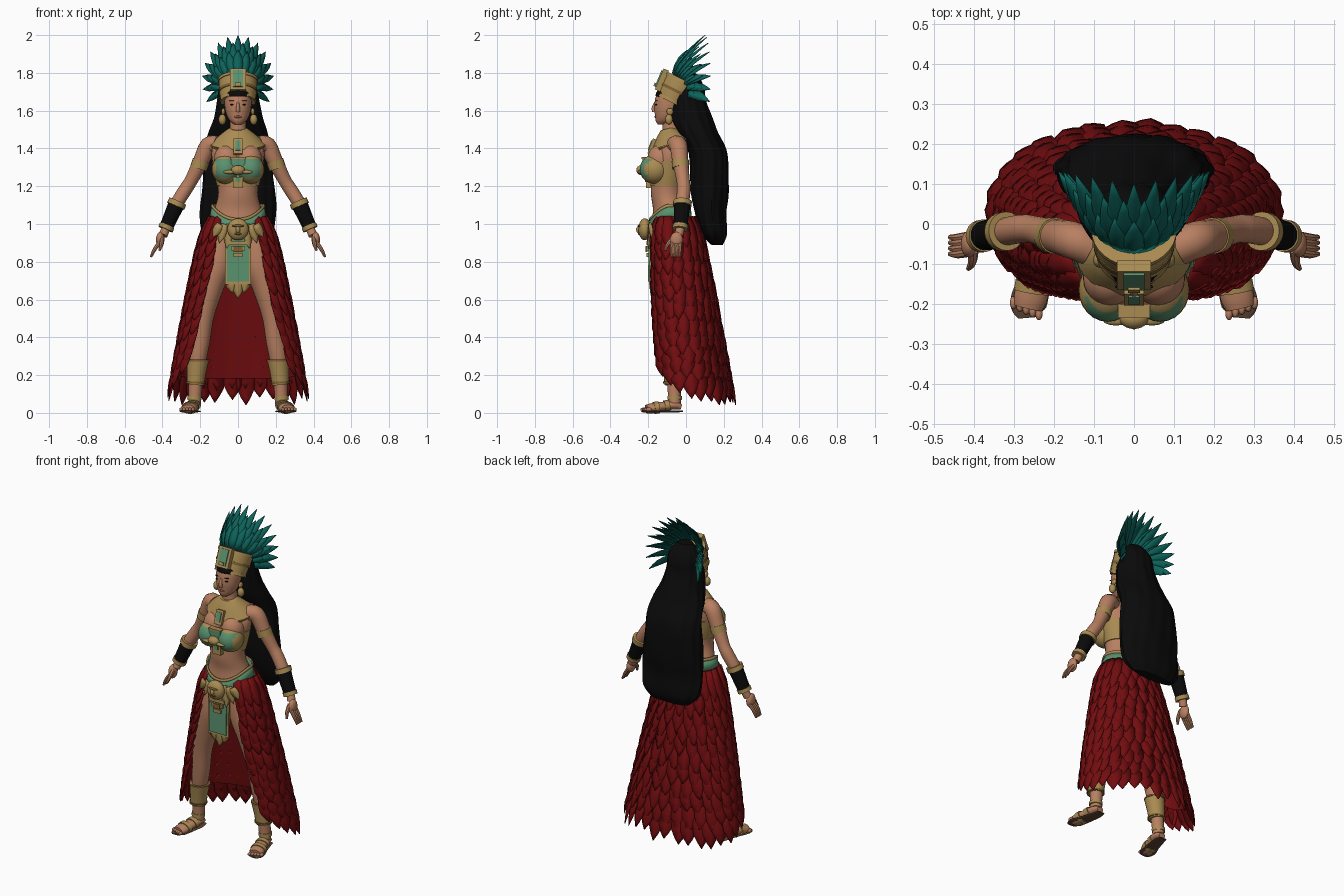
import bpy, bmesh, random
from math import sin, cos, pi, radians, copysign
from mathutils import Vector, Matrix

random.seed(4)
if "Cube" in bpy.data.objects:
    bpy.data.objects.remove(bpy.data.objects["Cube"])
PARTS = []


def colour(name, r, g, b):
    m = bpy.data.materials.new(name)
    m.use_nodes = True
    m.diffuse_color = (r, g, b, 1)
    bsdf = m.node_tree.nodes["Principled BSDF"]
    bsdf.inputs["Base Color"].default_value = (r, g, b, 1)
    bsdf.inputs["Roughness"].default_value = .8
    return m


SKIN = colour("skin", .48, .215, .12)
GOLD = colour("gold", .4, .26, .085)
BRONZE = colour("dark gold", .2, .115, .03)
JADE = colour("jade", .1, .28, .155)
PLUME = colour("teal plume", .004, .125, .105)
RED = colour("red feather", .17, .004, .005)
BLACK = colour("black", .003, .003, .003)
SOLE = colour("sole brown", .1, .055, .03)
LIP = colour("lip", .25, .07, .05)


def finish(name, mat, bm, mirror=False, thick=0):
    bmesh.ops.recalc_face_normals(bm, faces=bm.faces)
    me = bpy.data.meshes.new(name)
    bm.to_mesh(me)
    bm.free()
    me.materials.append(mat)
    ob = bpy.data.objects.new(name, me)
    bpy.context.collection.objects.link(ob)
    if thick:
        ob.modifiers.new("thickness", "SOLIDIFY").thickness = thick
    if mirror:
        ob.modifiers.new("mirror", "MIRROR")
    PARTS.append(ob)
    return ob


def paint(ob, mat, rule):
    ob.data.materials.append(mat)
    for p in ob.data.polygons:
        if rule(p.center):
            p.material_index = len(ob.data.materials) - 1


def spline(rows, k=4):
    # Catmull-Rom through the control rows
    out = []
    for i in range(len(rows) - 1):
        p = [rows[max(i - 1, 0)], rows[i], rows[i + 1], rows[min(i + 2, len(rows) - 1)]]
        for j in range(k):
            t = j / k
            out.append([.5 * (2 * b + (c - a) * t + (2 * a - 5 * b + 4 * c - d) * t * t
                        + (3 * b - a - 3 * c + d) * t ** 3) for a, b, c, d in zip(*p)])
    return out + [list(rows[-1])]


def skin(name, mat, rings, closed=True, caps=True, **kw):
    bm = bmesh.new()
    vs = [[bm.verts.new(p) for p in ring] for ring in rings]
    n = len(vs[0])
    for a, b in zip(vs, vs[1:]):
        for i in range(n if closed else n - 1):
            j = (i + 1) % n
            bm.faces.new((a[i], a[j], b[j], b[i]))
    if caps:
        bm.faces.new(vs[0])
        bm.faces.new(vs[-1])
    return finish(name, mat, bm, **kw)


def loft(name, mat, rows, n=32, wave=0, **kw):
    # horizontal ellipses given as (centre y, z, x radius, y radius)
    rings = []
    for cy, z, rx, ry in spline(rows):
        ring = []
        for i in range(n):
            a = 2 * pi * i / n
            w = 1 + wave * sin(13 * a + 7 * z) + wave * sin(5 * a - 16 * z)
            ring.append((rx * w * sin(a), cy + ry * w * cos(a), z))
        rings.append(ring)
    return skin(name, mat, rings, **kw)


def tube(name, mat, rows, hint=(0, 1, 0), n=20, flat=1, **kw):
    # path points given as (x, y, z, radius)
    pts = spline(rows)
    rings = []
    for i, (x, y, z, r) in enumerate(pts):
        t = Vector(pts[min(i + 1, len(pts) - 1)][:3]) - Vector(pts[max(i - 1, 0)][:3])
        u = Vector(hint).cross(t).normalized()
        v = t.cross(u).normalized() * flat
        rings.append([Vector((x, y, z)) + r * (u * cos(2 * pi * k / n) + v * sin(2 * pi * k / n))
                      for k in range(n)])
    return skin(name, mat, rings, **kw)


def ball(name, mat, at, size, **kw):
    bm = bmesh.new()
    bmesh.ops.create_uvsphere(bm, u_segments=24, v_segments=16, radius=1,
                              matrix=Matrix.Translation(at) @ Matrix.Diagonal((*size, 1)))
    return finish(name, mat, bm, **kw)


def box(name, mat, at, size, tilt=0, **kw):
    bm = bmesh.new()
    bmesh.ops.create_cube(bm, size=1, matrix=Matrix.Translation(at) @ Matrix.Rotation(tilt, 4, "X")
                          @ Matrix.Diagonal((*size, 1)))
    return finish(name, mat, bm, **kw)


def feather(bm, base, tip, out, w, ridge=.25, bend=0):
    base, tip = Vector(base), Vector(tip)
    d = tip - base
    side = d.cross(Vector(out)).normalized()
    up = side.cross(d).normalized()
    last = None
    for t, h in ((0, .7), (.3, 1), (.6, .95), (.82, .52), (1, .03)):
        p = base + d * t + up * bend * sin(pi * t)
        row = [bm.verts.new(q) for q in (p - side * w * h, p + up * ridge * w * h, p + side * w * h)]
        if last:
            for i in (0, 1):
                bm.faces.new((last[i], last[i + 1], row[i + 1], row[i]))
        last = row


# Body
loft("torso", SKIN, [(-.08, .84, .05, .05), (-.08, .92, .14, .09), (-.08, 1, .15, .1), (-.085, 1.08, .125, .09),
     (-.1, 1.15, .106, .085), (-.1, 1.22, .11, .085), (-.09, 1.3, .13, .09), (-.08, 1.38, .14, .085),
     (-.07, 1.44, .12, .062), (-.075, 1.48, .065, .05), (-.08, 1.5, .045, .045), (-.08, 1.57, .04, .043)])
ball("upper_chest", SKIN, (.06, -.135, 1.34), (.068, .07, .08), mirror=True)
tube("legs", SKIN, [(.09, -.08, .95, .08), (.106, -.09, .8, .084), (.145, -.09, .68, .074), (.182, -.085, .52, .057),
     (.2, -.075, .38, .052), (.212, -.07, .3, .048), (.222, -.065, .2, .038), (.23, -.06, .05, .033)], mirror=True)
tube("arms", SKIN, [(.11, -.06, 1.42, .045), (.155, -.04, 1.415, .047), (.197, -.03, 1.33, .042),
     (.248, -.015, 1.23, .035), (.28, -.012, 1.18, .036), (.328, -.02, 1.1, .034), (.38, -.03, .98, .024),
     (.397, -.04, .94, .024)], mirror=True)
ball("palms", SKIN, (.412, -.05, .915), (.022, .034, .043), mirror=True)
for i in range(4):
    y = -.03 - .014 * i
    tube("finger", SKIN, [(.417, y, .9, .011), (.442, y - .004, .865, .01), (.461, y - .003, .825, .006)],
         n=8, mirror=True)
tube("thumb", SKIN, [(.402, -.065, .93, .013), (.405, -.095, .895, .011), (.415, -.112, .86, .006)], n=8, mirror=True)

# Feet and sandals
tube("feet", SKIN, [(.228, -.025, .03, .022), (.23, -.06, .04, .034), (.243, -.12, .035, .037),
     (.258, -.18, .024, .042), (.265, -.21, .02, .036)], hint=(0, 0, 1), flat=.65, mirror=True)
for i in range(5):
    ball("toe", SKIN, (.238 + .016 * i, -.225 + .007 * i, .018), (.009, .016, .01), mirror=True)
tube("sandal_soles", SOLE, [(.228, -.015, .008, .024), (.23, -.06, .008, .034), (.245, -.13, .008, .04),
     (.265, -.2, .008, .046), (.265, -.235, .008, .025)], hint=(0, 0, 1), flat=.16, mirror=True)
for y, x, z, r in ((-.17, .255, .026, .046), (-.115, .242, .036, .042)):
    tube("sandal_strap", GOLD, [(x, y, z, r), (x - .004, y + .025, z + .004, r)],
         hint=(0, 0, 1), flat=.7, mirror=True)
tube("ankle_strap", GOLD, [(.231, -.06, .07, .038), (.23, -.06, .09, .038)], mirror=True)
tube("shin_guards", GOLD, [(.225, -.067, .15, .046), (.22, -.07, .21, .05), (.212, -.072, .28, .058)], mirror=True)
for z, x, r in ((.155, .224, .051), (.272, .212, .06)):
    tube("shin_trim", BRONZE, [(x, -.07, z, r), (x, -.07, z + .01, r)], mirror=True)

# Head and face
loft("head", SKIN, [(-.125, 1.528, .02, .025), (-.11, 1.545, .042, .05), (-.1, 1.575, .06, .064),
     (-.09, 1.62, .07, .078), (-.078, 1.68, .072, .08), (-.07, 1.73, .055, .055), (-.07, 1.76, .03, .03)])
tube("nose", SKIN, [(0, -.162, 1.645, .006), (0, -.172, 1.615, .01), (0, -.168, 1.595, .012)], n=10)
ball("lips", LIP, (0, -.158, 1.568), (.02, .008, .008))
ball("eyes", BLACK, (.03, -.157, 1.632), (.012, .006, .004), mirror=True)
ball("brows", BLACK, (.031, -.157, 1.652), (.017, .006, .002), mirror=True)
ball("earrings", GOLD, (.083, -.09, 1.553), (.02, .02, .028), mirror=True)
ball("ear_studs", GOLD, (.078, -.085, 1.595), (.01, .018, .018), mirror=True)

# Hair
ball("hair_cap", BLACK, (0, -.064, 1.682), (.081, .097, .052))
loft("long_hair", BLACK, [(.005, 1.81, .045, .035), (.01, 1.76, .088, .07), (.015, 1.71, .1, .085),
     (.01, 1.65, .11, .097), (.03, 1.56, .128, .11), (.065, 1.48, .157, .105), (.118, 1.37, .175, .1),
     (.125, 1.18, .19, .1), (.128, 1.06, .198, .082), (.15, .95, .185, .068), (.165, .89, .13, .03)], n=72, wave=.022)

# Headdress
tube("headdress_crown", GOLD, [(0, -.076, 1.643, .09), (0, -.047, 1.7, .099), (0, -.018, 1.755, .103)],
     n=32, flat=.95)
for i, (y, z, r) in enumerate(((-.075, 1.645, .094), (-.05, 1.695, .102), (-.021, 1.75, .107))):
    tube("crown_trim", BRONZE if i == 1 else GOLD, [(0, y, z, r), (0, y + .007, z + .014, r)], n=32, flat=.95)
box("crown_plaque_frame", GOLD, (0, -.128, 1.762), (.085, .03, .12), -.4)
box("crown_plaque", JADE, (0, -.143, 1.769), (.052, .01, .095), -.4)
box("crown_plaque_stud", GOLD, (0, -.162, 1.737), (.03, .015, .018), -.4)
bm = bmesh.new()
for count, size, lift in ((15, 1, 0), (14, .82, -.015), (13, .62, -.03)):
    for i in range(count):
        a = radians(-118 + 236 * i / (count - 1))
        c, s = cos(a), sin(a)
        base = Vector((.075 * s, -.075 * max(c, 0) + .005, 1.735 + .06 * c))
        tip = Vector((.19 * s, .1 + .03 * abs(s), 1.76 + .24 * c))
        tip = base.lerp(tip, size) + Vector((0, lift, 0))
        feather(bm, base, tip, (.2 * s, -.8, .5), .026, .3, .012)
finish("headdress_plumes", PLUME, bm, thick=.004)

# Collar
tube("collar", GOLD, [(0, -.097, 1.505, .05), (0, -.088, 1.47, .095), (0, -.075, 1.425, .145)], flat=.76, n=36)
tube("collar_trim", BRONZE, [(0, -.076, 1.428, .146), (0, -.073, 1.421, .148)], flat=.76, n=36)
box("collar_pendant", GOLD, (0, -.18, 1.41), (.05, .02, .085), -.35)
box("pendant_stone", JADE, (0, -.189, 1.415), (.028, .01, .055), -.35)

# Bodice
loft("bodice_band", GOLD, [(-.1, 1.205, .113, .09), (-.095, 1.26, .125, .095), (-.09, 1.33, .138, .096)], n=36)
cups = ball("bodice_cups", GOLD, (.066, -.165, 1.29), (.073, .08, .078), mirror=True)
paint(cups, JADE, lambda c: c.x < .118 and 1.25 < c.z < 1.34 and c.y < -.165)
box("bodice_centre", JADE, (0, -.215, 1.32), (.075, .03, .055))
for z in (1.35, 1.3):
    box("bodice_centre_trim", GOLD, (0, -.218, z), (.08, .034, .01))
ball("bodice_mask", GOLD, (0, -.237, 1.285), (.036, .026, .026))
ball("mask_wings", GOLD, (.045, -.242, 1.275), (.032, .012, .01), mirror=True)
box("bodice_tab", GOLD, (0, -.197, 1.22), (.055, .03, .06))
box("bodice_tab_stone", JADE, (0, -.214, 1.235), (.026, .008, .025))

# Arm bands and bracers
tube("upper_arm_bands", GOLD, [(.195, -.03, 1.335, .046), (.209, -.028, 1.295, .045)], mirror=True)
tube("bracers", BLACK, [(.328, -.02, 1.1, .043), (.381, -.03, .98, .036)], mirror=True)
tube("elbow_cuffs", GOLD, [(.319, -.018, 1.12, .049), (.33, -.02, 1.095, .049)], mirror=True)
tube("wrist_cuffs", GOLD, [(.375, -.029, .993, .041), (.384, -.031, .972, .041)], mirror=True)

# Belt dipping to the front
for name, mat, lo, hi, grow in (("belt", JADE, 0, .075, 0), ("belt_lower_trim", GOLD, -.012, .01, .005),
                                ("belt_upper_trim", GOLD, .066, .082, .004)):
    rings = []
    for h in (lo, hi):
        ring = []
        for i in range(48):
            a = 2 * pi * i / 48
            z = 1.025 - .075 * max(cos(a), 0) ** 2 + h
            r = grow - .2 * (z - 1.03)
            ring.append(((.152 + r) * sin(a), -.08 - (.112 + r * .6) * cos(a), z))
        rings.append(ring)
    skin(name, mat, rings, caps=False, thick=.008)
ball("belt_medallion", GOLD, (0, -.218, .972), (.056, .034, .058))
ball("medallion_brow", BRONZE, (0, -.246, .99), (.032, .01, .007))
ball("medallion_nose", GOLD, (0, -.252, .97), (.012, .012, .018))
ball("medallion_mouth", BRONZE, (0, -.246, .948), (.02, .008, .006))
bm = bmesh.new()
for x, low in ((.055, .87), (.09, .9), (.12, .93)):
    for s in (1, -1):
        feather(bm, (s * x * .8, -.195, 1), (s * x * 1.1, -.2 + .3 * (x - .055), low), (s * .4, -1, 0), .024)
finish("belt_tassels", GOLD, bm, thick=.006)

# Loincloth
box("loincloth_backing", GOLD, (0, -.186, .805), (.14, .012, .25), -.03)
box("loincloth_panel", JADE, (0, -.194, .81), (.116, .01, .23), -.03)
for z, w in ((.9, .1), (.87, .075), (.835, .05)):
    box("loincloth_step", GOLD, (0, -.202, z), (w, .014, .022))
box("loincloth_stone", BRONZE, (0, -.209, .868), (.045, .01, .03))
bm = bmesh.new()
for x, low in ((0, .605), (.038, .635), (-.038, .635)):
    feather(bm, (x, -.187, .72), (x * .8, -.183, low), (0, -1, 0), .03)
finish("loincloth_fringe", GOLD, bm, thick=.006)


# Skirt, open at the front, rounder at the back
def skirt_point(a, t, grow=0):
    s, c = sin(a), cos(a)
    p = 1 if c > 0 else .8
    rx, ry = .16 + .2 * t ** .8 + grow, .115 + .1 * t ** .8 + grow
    return Vector((rx * copysign(abs(s) ** p, s), -.06 + .09 * t + ry * copysign(abs(c) ** p, c), 1.04 - .98 * t))


def skirt_reach(t):
    return radians(141 - 27 * t * t)


def hem(u):
    return 1 - .13 * abs(u) ** 4


skin("skirt_lining", RED, [[skirt_point(skirt_reach(t / 16) * (i / 24 - 1), t / 16 * hem(i / 24 - 1), -.008)
                            for i in range(49)] for t in range(15)], closed=False, caps=False)
bm = bmesh.new()
for row in range(11):
    t = row * .081
    count = 17 + row // 2 + row % 2
    for i in range(count):
        u = 2 * i / (count - 1) - 1
        a = skirt_reach(t) * u + random.uniform(-.03, .03)
        start, end = t * hem(u), (t + .165 + random.uniform(0, .05)) * hem(u)
        base, tip = skirt_point(a, start, -.004), skirt_point(a, end, .018)
        feather(bm, base, tip, (sin(a), cos(a), .1), .034 + .018 * t, .22, .006)
finish("skirt_feathers", RED, bm, thick=.004)

# Smooth shading with sharp edges kept
for ob in bpy.context.selected_objects:
    ob.select_set(False)
for ob in PARTS:
    ob.select_set(True)
bpy.context.view_layer.objects.active = PARTS[0]
bpy.ops.object.shade_smooth_by_angle(angle=radians(40))
